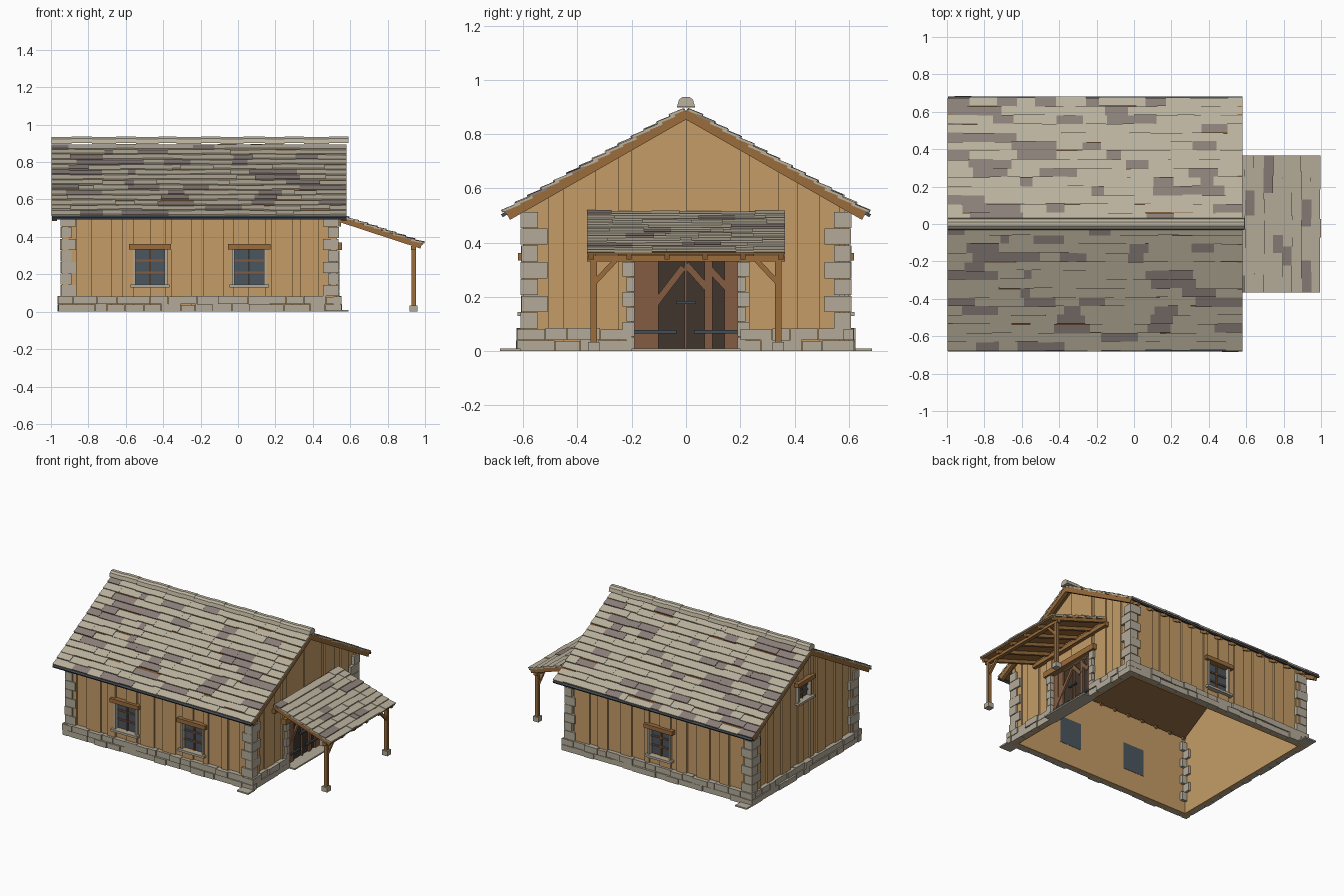
import bpy, bmesh, random
from mathutils import Matrix, Vector

random.seed(7)
if "Cube" in bpy.data.objects:
    bpy.data.objects.remove(bpy.data.objects["Cube"])


def material(name, r, g, b):
    col = [(c / 255) ** 2.2 for c in (r, g, b)] + [1]
    m = bpy.data.materials.new(name)
    m.use_nodes = True
    m.diffuse_color = col
    m.node_tree.nodes["Principled BSDF"].inputs["Base Color"].default_value = col
    return m


TAN = material("tan boards", 195, 155, 103)
WOOD = material("timber brown", 152, 108, 62)
STONE = material("stone grey", 178, 170, 152)
SLATE = material("light slate", 185, 176, 156)
SLATE_DARK = material("dark slate", 138, 126, 120)
GLASS = material("window glass", 76, 86, 95)
IRON = material("dark iron", 70, 78, 85)
DOOR = material("door brown", 131, 93, 68)
DOOR_DARK = material("door dark panel", 66, 57, 48)
DECK = material("roof underside brown", 118, 86, 54)


class Part:
    """Collects boxes and prisms into one object."""

    def __init__(self, name, *mats):
        self.name, self.mats, self.bm = name, mats, bmesh.new()

    def box(self, lo, hi, M=Matrix(), mat=0, tops=None):
        """Box between two corners; tops gives the heights at its two u ends."""
        tops = tops or (hi[2], hi[2])
        vs = [self.bm.verts.new(M @ Vector((u, d, z)))
              for u, top in zip((lo[0], hi[0]), tops)
              for d in (lo[1], hi[1]) for z in (lo[2], top)]
        for q in ((0, 1, 3, 2), (4, 6, 7, 5), (0, 4, 5, 1), (2, 3, 7, 6), (0, 2, 6, 4), (1, 5, 7, 3)):
            self.bm.faces.new([vs[i] for i in q]).material_index = mat

    def beam(self, a, b, width, depth, side):
        """Square bar from a to b."""
        a, b = Vector(a), Vector(b)
        w = (b - a).normalized()
        u = Vector(side)
        M = frame(a, u, w.cross(u), w)
        self.box((-width / 2, -depth / 2, 0), (width / 2, depth / 2, (b - a).length), M)

    def finish(self):
        bmesh.ops.recalc_face_normals(self.bm, faces=self.bm.faces)
        me = bpy.data.meshes.new(self.name)
        self.bm.to_mesh(me)
        for m in self.mats:
            me.materials.append(m)
        bpy.context.collection.objects.link(bpy.data.objects.new(self.name, me))


def frame(o, u, v, w):
    return Matrix([[*row, p] for row, p in zip(zip(u, v, w), o)] + [[0, 0, 0, 1]])


def steps(a, b, size, jitter=0.3):
    """Uneven cuts from a to b."""
    n = max(1, round((b - a) / size))
    mid = [a + (b - a) * (i + random.uniform(-jitter, jitter)) / n for i in range(1, n)]
    return [a, *mid, b]


# Main dimensions
X0, X1, Y = -0.94, 0.53, 0.6
RISE, APEX = 0.57, 0.884
UP = (0, 0, 1)
FRONT = frame((0, -Y, 0), (1, 0, 0), (0, -1, 0), UP)
BACK = frame((0, Y, 0), (1, 0, 0), (0, 1, 0), UP)
PORCH = frame((X1, 0, 0), (0, 1, 0), (1, 0, 0), UP)
REAR = frame((X0, 0, 0), (0, 1, 0), (-1, 0, 0), UP)
DOORWAY = (0, 0.2, 0, 0.33)


# Board walls, split around openings given as centre, half width, bottom, top
def wall(name, M, u0, u1, roof_line, openings):
    p = Part(name, TAN)
    cuts = set(steps(u0, u1, 0.085))
    for c, h, _, _ in openings:
        cuts = {u for u in cuts if abs(u - c) > h + 0.012} | {c - h, c, c + h}
    cuts = sorted(cuts | ({0} if M in (PORCH, REAR) else set()))
    for i, (a, b) in enumerate(zip(cuts, cuts[1:])):
        d = random.uniform(-0.004, 0) - (0.012 if i % 2 else 0)
        tops = (roof_line(a), roof_line(b))
        base = 0.0
        for c, h, z0, z1 in openings:
            if abs((a + b) / 2 - c) < h:
                if z0 > 0:
                    p.box((a, -0.034, 0), (b, d, z0), M)
                base = z1
        p.box((a, -0.034, base), (b, d, 0), M, tops=tops)
    p.finish()


def gable(y):
    return APEX - RISE * abs(y)


def eave(x):
    return APEX - RISE * Y + 0.01


def window(name, M, c, h, z0, z1):
    p = Part(name, GLASS, DOOR, STONE, WOOD)
    p.box((c - h, -0.036, z0), (c + h, -0.025, z1), M)
    p.box((c - 0.005, -0.028, z0), (c + 0.005, -0.015, z1), M, 1)
    for i in (1, 2):
        z = z0 + (z1 - z0) * i / 3
        p.box((c - h, -0.028, z - 0.005), (c + h, -0.017, z + 0.005), M, 1)
    for s in (-1, 1):
        x = c + s * h
        p.box((x - 0.007, -0.03, z0), (x + 0.007, 0.006, z1), M, 2)
    p.box((c - h - 0.02, -0.03, z0 - 0.016), (c + h + 0.02, 0.022, z0), M, 2)
    p.box((c - h - 0.028, -0.03, z1 - 0.004), (c + h + 0.028, 0.02, z1 + 0.025), M, 3)
    p.finish()


for label, M, u0, u1, line, openings in (
        ("front", FRONT, X0, X1, eave, [(-0.47, 0.085, 0.145, 0.338), (0.06, 0.085, 0.145, 0.338)]),
        ("back", BACK, X0, X1, eave, [(-0.21, 0.085, 0.145, 0.338)]),
        ("porch", PORCH, -Y, Y, gable, [DOORWAY]),
        ("rear", REAR, -Y, Y, gable, [(0, 0.07, 0.53, 0.65)])):
    wall(label + "_wall", M, u0, u1, line, openings)
    for i, o in enumerate(openings):
        if o != DOORWAY:
            window(f"{label}_window_{i + 1}", M, *o)

# Stone footing in two courses, broken at the doorway
footing = Part("stone_footing", STONE)
for M, runs in ((FRONT, [(X0 - 0.02, X1 + 0.025)]), (BACK, [(X0 - 0.02, X1 + 0.025)]),
                (PORCH, [(-Y - 0.02, -0.2), (0.2, Y + 0.02)]), (REAR, [(-Y - 0.02, Y + 0.02)])):
    for a, b in runs:
        for z in (0, 0.042):
            cuts = steps(a, b, 0.095)
            for u, v in zip(cuts, cuts[1:]):
                footing.box((u + 0.001, -0.02, z), (v - 0.001, random.uniform(0.013, 0.026),
                            z + 0.04 + random.uniform(-0.003, 0.003)), M)
# Loose flat stones by two corners
footing.box((0.47, -0.685, 0), (0.56, -0.61, 0.01))
footing.box((-0.96, 0.61, 0), (-0.87, 0.685, 0.01))
footing.finish()

# Corner stones alternate their long side
quoins = Part("corner_stones", STONE)
for x, sx in ((X0, 1), (X1, -1)):
    for y, sy in ((-Y, 1), (Y, -1)):
        for i in range(7):
            lx, ly = (0.05, 0.09) if i % 2 else (0.075, 0.055)
            z = 0.083 + i * 0.062
            e = random.uniform(0.006, 0.011)
            quoins.box((x - sx * e, y - sy * e, z), (x + sx * lx, y + sy * ly, z + 0.059))
quoins.finish()

# Doorway stones, lintel and step
surround = Part("door_surround", STONE, WOOD)
for s in (-1, 1):
    for i in range(6):
        w = 0.04 if i % 2 else 0.025
        surround.box((s * 0.19, -0.036, i * 0.055), (s * (0.195 + w), 0.014, i * 0.055 + 0.053), PORCH)
surround.box((-0.25, -0.036, 0.33), (0.25, 0.025, 0.37), PORCH, 1)
surround.box((-0.2, -0.04, 0), (0.2, 0.06, 0.01), PORCH)
surround.finish()

# Double door with dark panels, boards, braces and iron straps
door = Part("double_door", DOOR_DARK, DOOR, IRON)
door.box((-0.195, -0.036, 0.01), (0.195, -0.028, 0.33), PORCH)
for a, b in ((-0.195, -0.15), (-0.149, -0.102), (-0.006, 0.004), (0.068, 0.097), (0.142, 0.195)):
    door.box((a, -0.03, 0.01), (b, -0.016, 0.33), PORCH, 1)
for a, b in ((-0.195, -0.035), (0.03, 0.195)):
    door.box((a, -0.02, 0.066), (b, -0.006, 0.078), PORCH, 2)
door.box((-0.035, -0.02, 0.174), (0.035, -0.004, 0.186), PORCH, 2)
door.finish()
braces = Part("door_braces", DOOR)
for a, b in (((-0.185, 0.08), (-0.01, 0.31)), ((0, 0.32), (0.075, 0.235)), ((0.09, 0.3), (0.15, 0.235))):
    braces.beam((0.512, *a), (0.512, *b), 0.012, 0.024, (1, 0, 0))
braces.finish()


# Overlapping slates on a slope: u across, v up the slope, w outward
def slates(p, M, u0, u1, length, rows, width):
    row = length / rows
    for r in range(rows):
        cuts = steps(u0, u1, width, 0.4)
        for a, b in zip(cuts, cuts[1:]):
            lift = random.uniform(0.009, 0.014)
            T = M @ Matrix.Translation((0, r * row - random.uniform(0, 0.008), lift)) @ Matrix.Rotation(-0.13, 4, 'X')
            p.box((a, 0, 0), (b, min(row * 1.3, length - r * row), 0.009), T, int(random.random() < 0.2))


HALF, EAVE_Z, RX0, RX1 = 0.665, APEX - RISE * 0.665, -0.992, 0.577
for label, s in (("front", -1), ("back", 1)):
    v = Vector((0, -s, RISE)).normalized()
    w = Vector((0, s * RISE, 1)).normalized()
    M = frame((0, s * HALF, EAVE_Z), (1, 0, 0), v, w)
    L = HALF * (1 + RISE ** 2) ** 0.5
    deck = Part(label + "_roof_deck", DECK, IRON, WOOD)
    deck.box((RX0, 0, 0), (RX1, L, 0.012), M)
    deck.box((RX0 - 0.003, -0.015, -0.004), (RX1 + 0.003, 0.004, 0.008), M, 1)
    # Barge boards and rafter tails
    for x in (RX0 - 0.002, RX1 - 0.023):
        deck.box((x, 0.004, -0.026), (x + 0.025, L, 0.0125), M, 2)
    for i in range(13):
        x = -0.9 + i * 0.116
        deck.box((x, 0.015, -0.018), (x + 0.018, 0.12, 0), M, 2)
    deck.finish()
    cover = Part(label + "_roof_slates", SLATE, SLATE_DARK)
    slates(cover, M, RX0 - 0.004, RX1 + 0.004, L, 14, 0.12)
    cover.finish()

# Ridge caps
ridge = Part("ridge_caps", SLATE)
cuts = steps(RX0 - 0.006, RX1 + 0.013, 0.11, 0.1)
for i, (a, b) in enumerate(zip(cuts, cuts[1:])):
    lift = 0.003 * (i % 2)
    ring = [(-0.033, 0.898), (-0.026, 0.924), (-0.012, 0.935), (0.012, 0.935), (0.026, 0.924), (0.033, 0.898)]
    ends = [[ridge.bm.verts.new((x, y, z + lift)) for y, z in ring] for x in (a, b)]
    for e in ends:
        ridge.bm.faces.new(e)
    for j in range(6):
        k = (j + 1) % 6
        ridge.bm.faces.new((ends[0][j], ends[0][k], ends[1][k], ends[1][j]))
ridge.finish()

# Porch roof
PX, PZ, TOP_X, TOP_Z, PY = 0.987, 0.357, 0.535, 0.505, 0.365
v = Vector((TOP_X - PX, 0, TOP_Z - PZ))
L = v.length
v.normalize()
M = frame((PX, 0, PZ), (0, 1, 0), v, Vector((0, 1, 0)).cross(v))
cover = Part("porch_slates", SLATE, SLATE_DARK)
slates(cover, M, -PY, PY, L, 9, 0.105)
cover.finish()
timber = Part("porch_frame", WOOD)
timber.box((-PY, 0, 0), (PY, L, 0.008), M)
for i in range(6):
    y = -0.35 + i * 0.14
    timber.box((y - 0.01, 0.005, -0.022), (y + 0.01, L, 0), M)
timber.box((0.925, -PY, 0.331), (0.952, PY, 0.352))
timber.box((X1 - 0.01, -PY, 0.455), (X1 + 0.02, PY, 0.485))
# Posts, knee braces and stone feet
feet = Part("post_feet", STONE)
for s in (-1, 1):
    y = s * 0.34
    timber.box((0.927, y - 0.012, 0.03), (0.951, y + 0.012, 0.333))
    timber.beam((0.939, y, 0.25), (0.939, s * 0.26, 0.335), 0.016, 0.018, (1, 0, 0))
    feet.box((0.917, y - 0.022, 0), (0.961, y + 0.022, 0.034))
timber.finish()
feet.finish()
